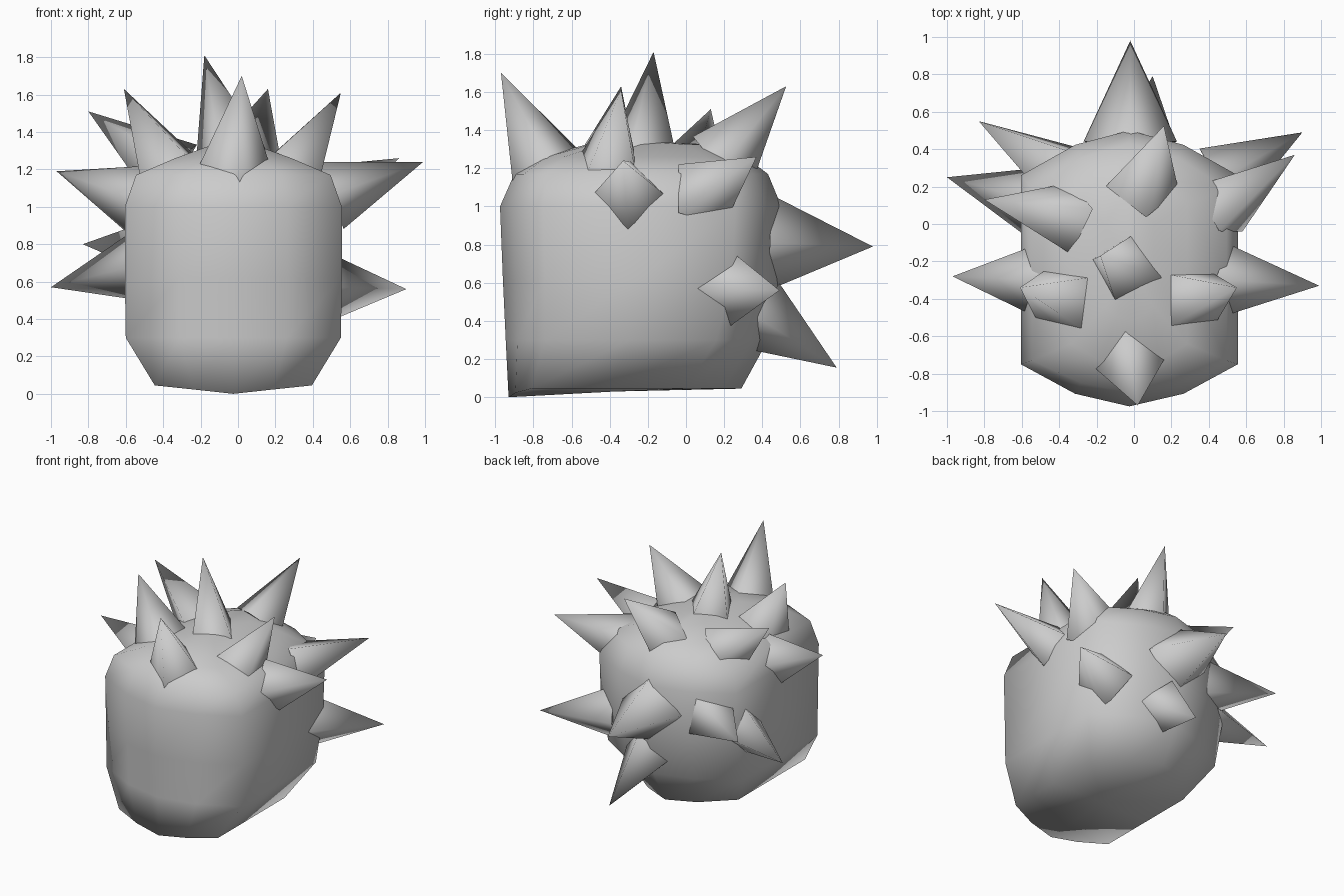
import bpy
import bmesh
from math import radians
from mathutils import Vector, Matrix

default_cube = bpy.data.objects.get("Cube")
if default_cube:
    bpy.data.objects.remove(default_cube, do_unlink=True)

# One plain grey for everything
grey = bpy.data.materials.new("plain_grey")
grey.use_nodes = True
colour = (0.6, 0.6, 0.6, 1)
grey.diffuse_color = colour
grey.node_tree.nodes["Principled BSDF"].inputs["Base Color"].default_value = colour


def add_object(name, bm):
    """Turn a bmesh into a named, coloured object in the scene."""
    bmesh.ops.recalc_face_normals(bm, faces=bm.faces)
    mesh = bpy.data.meshes.new(name)
    bm.to_mesh(mesh)
    bm.free()
    mesh.materials.append(grey)
    obj = bpy.data.objects.new(name, mesh)
    bpy.context.collection.objects.link(obj)
    return obj


# Body: stacked plan sections with straight sides and a bowed front and back
CENTRE_X = -.025


def plan_section(half_width, front, front_side, back_side, back):
    """Half outline from the front centre to the back centre, then mirrored."""
    half = [
        (0, front),
        (half_width * .5, front + (front_side - front) * .3),
        (half_width, front_side),
        (half_width, (front_side + back_side) / 2),
        (half_width, back_side),
        (half_width * .5, back + (back_side - back) * .32),
        (0, back),
    ]
    return half + [(-x, y) for x, y in reversed(half[1:-1])]


# height, half width, front centre, front of side, back of side, back centre
sections = [
    (.045, .42, -.93, -.81, 0, .29),
    (.3, .575, -.945, -.74, .16, .43),
    (.62, .58, -.96, -.74, .24, .49),
    (1, .58, -.975, -.75, .26, .5),
    (1.17, .52, -.9, -.73, .19, .43),
    (1.26, .31, -.77, -.64, .1, .31),
    (1.325, .13, -.52, -.44, .0, .14),
]

bm = bmesh.new()
rings = []
for height, *plan in sections:
    rings.append([bm.verts.new((x + CENTRE_X, y, height)) for x, y in plan_section(*plan)])

# The underside dips towards the middle of the front
for vert, drop in ((rings[0][0], .045), (rings[0][1], .022), (rings[0][-1], .022)):
    vert.co.z -= drop

for lower, upper in zip(rings, rings[1:]):
    count = len(lower)
    for i in range(count):
        j = (i + 1) % count
        bm.faces.new((lower[i], lower[j], upper[j], upper[i]))

# Close the underside and the crown with fans
for ring, height in ((rings[0], .03), (rings[-1], 1.34)):
    middle = sum((v.co for v in ring), Vector()) / len(ring)
    hub = bm.verts.new((middle.x, middle.y, height))
    for a, b in zip(ring, ring[1:] + ring[:1]):
        bm.faces.new((a, b, hub))

for face in bm.faces:
    face.smooth = True
add_object("body", bm)


# Spikes: four sided pyramids with softened sides and a flat base
def add_spike(name, tip, base, radius=.19, roll=0):
    tip, base = Vector(tip), Vector(base)
    axis = (tip - base).normalized()
    side = Vector((0, 0, 1)).cross(axis).normalized()
    up = axis.cross(side)
    turn = Matrix.Rotation(radians(roll), 3, axis)
    bm = bmesh.new()
    corners = []
    for direction in (up, side, -up, -side):
        corners.append(bm.verts.new(base + turn @ direction * radius))
    apex = bm.verts.new(tip)
    for a, b in zip(corners, corners[1:] + corners[:1]):
        bm.faces.new((a, b, apex)).smooth = True
    bm.faces.new(corners)
    add_object(name, bm)


# Crown
add_spike("front_crown_spike", (.02, -.97, 1.7), (-.02, -.73, 1.2), radius=.2)
add_spike("middle_crown_spike", (-.18, -.17, 1.81), (-.04, -.24, 1.26), radius=.2, roll=12)
add_spike("rear_crown_spike", (.16, .525, 1.63), (.045, .19, 1.24), radius=.2, roll=20)
add_spike("left_crown_spike", (.55, -.34, 1.61), (.3, -.4, 1.2), radius=.2, roll=36)
add_spike("right_crown_spike", (-.61, -.34, 1.63), (-.37, -.4, 1.2), radius=.2, roll=48)
add_spike("right_rear_crown_spike", (-.8, .13, 1.51), (-.34, .03, 1.18), radius=.2, roll=22)

# Sides
add_spike("left_upper_spike", (.99, -.33, 1.24), (.5, -.3, 1.06))
add_spike("left_rear_upper_spike", (.86, .37, 1.26), (.45, .08, 1.06), radius=.2, roll=30)
add_spike("left_lower_spike", (.9, .49, .56), (.45, .23, .57), radius=.2)
add_spike("right_upper_spike", (-.97, -.28, 1.19), (-.53, -.3, 1.04))
add_spike("right_lower_spike", (-1, .25, .57), (-.53, .12, .68))

# Back
add_spike("right_rear_spike", (-.83, .55, .8), (-.4, .28, .8), radius=.2, roll=38)
add_spike("back_spike", (-.02, .98, .79), (-.02, .44, .81), radius=.25)
add_spike("back_lower_spike", (.1, .79, .155), (.05, .38, .43), radius=.2)
